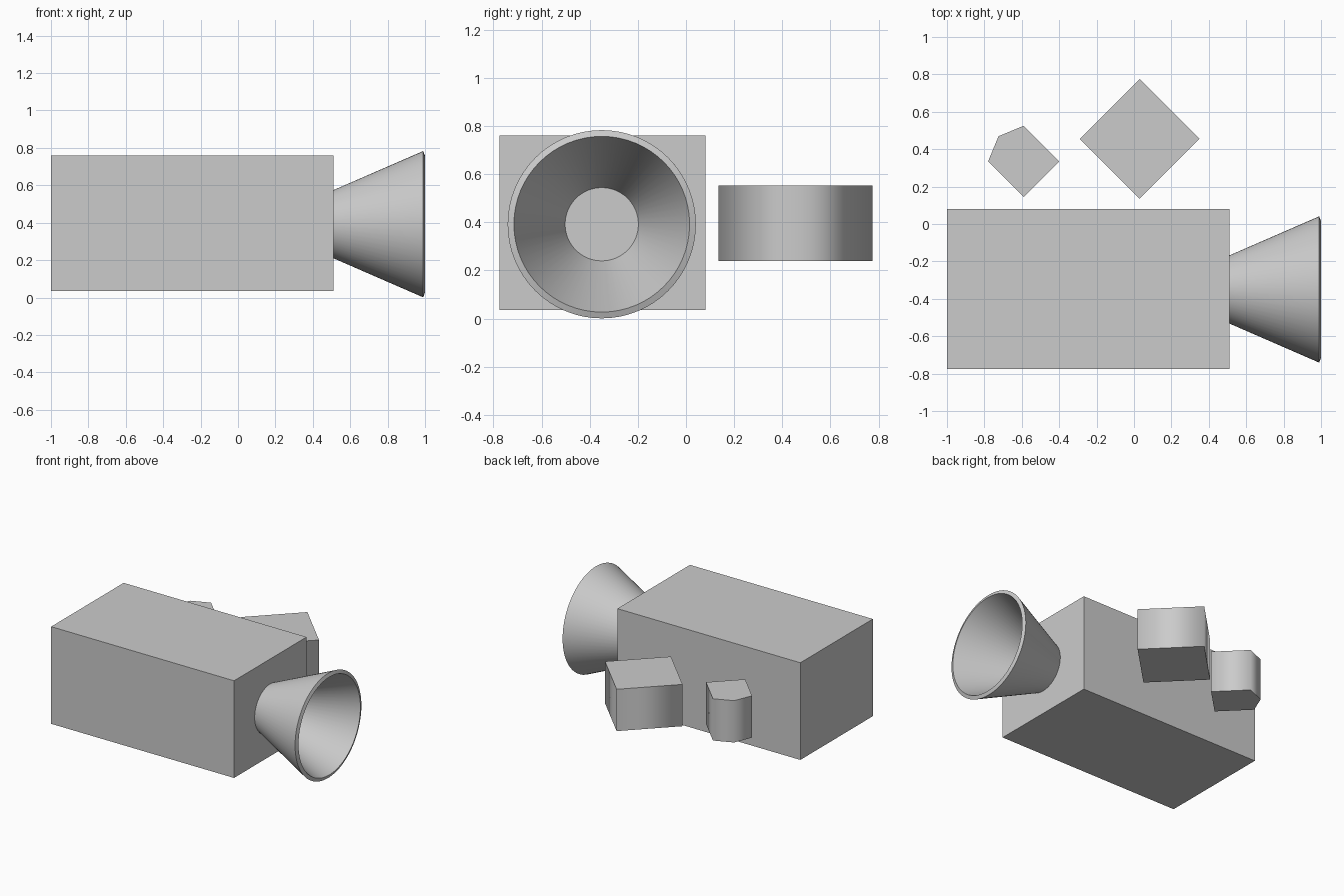
import bpy, bmesh, math

if "Cube" in bpy.data.objects:
    bpy.data.objects.remove(bpy.data.objects["Cube"])


def make_object(name, bm, smooth=None):
    bmesh.ops.recalc_face_normals(bm, faces=bm.faces)
    mesh = bpy.data.meshes.new(name)
    bm.to_mesh(mesh)
    bm.free()
    obj = bpy.data.objects.new(name, mesh)
    bpy.context.collection.objects.link(obj)
    if smooth:
        for poly in mesh.polygons:
            poly.use_smooth = smooth(poly)
    return obj


def prism(name, outline, z0, z1, smooth=None):
    """Extrude a flat outline from z0 up to z1."""
    bm = bmesh.new()
    face = bm.faces.new([bm.verts.new((x, y, z0)) for x, y in outline])
    top = bmesh.ops.extrude_face_region(bm, geom=[face], use_keep_orig=True)["geom"]
    for v in top:
        if isinstance(v, bmesh.types.BMVert):
            v.co.z = z1
    obj = make_object(name, bm, smooth)
    # crisp cap borders, soft vertical corners
    if smooth:
        bm = bmesh.new()
        bm.from_mesh(obj.data)
        for e in bm.edges:
            e.smooth = abs(e.verts[0].co.z - e.verts[1].co.z) > 1e-4
        bm.to_mesh(obj.data)
        bm.free()
    return obj


def coarse_disc(name, x, y, radius, degrees):
    pts = [(x + radius * math.cos(math.radians(a)),
            y + radius * math.sin(math.radians(a))) for a in degrees]
    return prism(name, pts, 0.24, 0.552, smooth=lambda p: abs(p.normal.z) < 0.5)


# Main box body
prism("body", [(-1, -0.775), (0.51, -0.775), (0.51, 0.08), (-1, 0.08)], 0.035, 0.76)

# Two low-sided reels beside the body
coarse_disc("large_reel", 0.03, 0.455, 0.32, (0, 90, 180, 270))
coarse_disc("small_reel", -0.59, 0.335, 0.19, (0, 90, 135, 180, 270))

# Hollow flared horn: a closed wall profile (x, radius) spun round the x axis
profile = [(0.505, 0.18), (0.99, 0.391), (1.0, 0.365), (0.505, 0.15)]
cy, cz, steps = -0.35, 0.392, 64
bm = bmesh.new()
rings = []
for x, r in profile:
    rings.append([bm.verts.new((x, cy + r * math.cos(2 * math.pi * i / steps),
                                cz + r * math.sin(2 * math.pi * i / steps)))
                  for i in range(steps)])
for k in range(len(rings)):
    a, b = rings[k], rings[(k + 1) % len(rings)]
    for i in range(steps):
        j = (i + 1) % steps
        bm.faces.new((a[i], a[j], b[j], b[i]))
horn = make_object("lens_horn", bm)
bpy.context.view_layer.objects.active = horn
horn.select_set(True)
bpy.ops.object.shade_smooth_by_angle(angle=math.radians(30))
